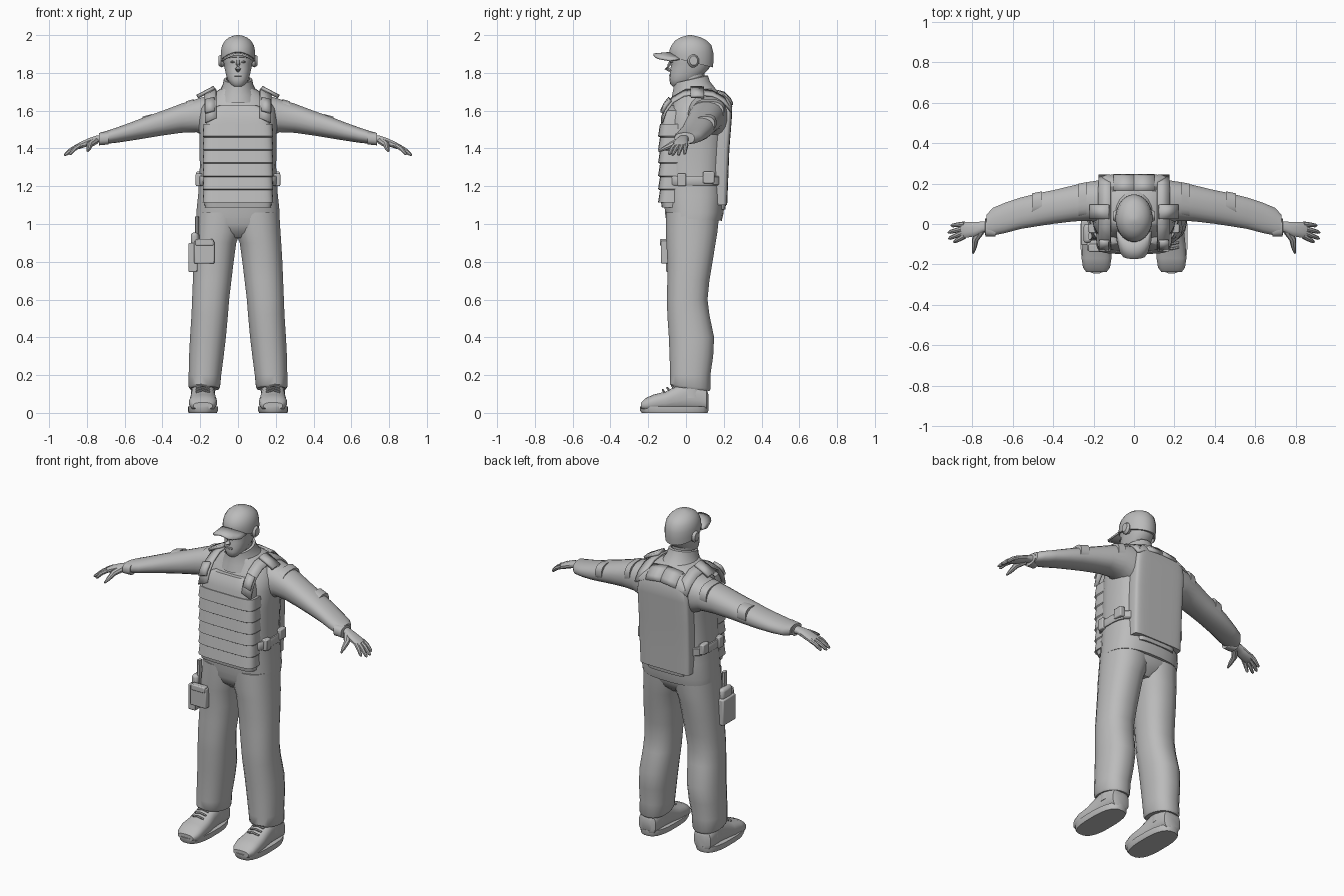
import bpy, bmesh, math
from mathutils import Vector

grey = bpy.data.materials.new("plain grey")
grey.diffuse_color = (0.5, 0.5, 0.5, 1)


def finish(name, bm, mirror=False, solid=0, bevel=0, angle=38):
    bmesh.ops.recalc_face_normals(bm, faces=bm.faces)
    me = bpy.data.meshes.new(name)
    bm.to_mesh(me)
    bm.free()
    me.polygons.foreach_set("use_smooth", [True] * len(me.polygons))
    me.set_sharp_from_angle(angle=math.radians(angle))
    me.materials.append(grey)
    ob = bpy.data.objects.new(name, me)
    bpy.context.collection.objects.link(ob)
    if solid:
        m = ob.modifiers.new("thickness", 'SOLIDIFY')
        m.thickness, m.offset = solid, 0
    if bevel:
        m = ob.modifiers.new("bevel", 'BEVEL')
        m.width, m.segments = bevel, 2
    if mirror:
        ob.modifiers.new("mirror", 'MIRROR').use_mirror_merge = False
    return ob


def loft(name, secs, axis='z', n=20, p=2.0, **kw):
    """Skin superellipse rings. Section = (position, u0, u1, v0, v1[, tilt along v])."""
    order = {'z': (1, 2, 0), 'x': (0, 1, 2), 'y': (1, 0, 2)}[axis]
    bm = bmesh.new()
    rings = []
    for s in secs:
        t, u0, u1, v0, v1 = s[:5]
        tilt = s[5] if len(s) > 5 else 0
        ring = []
        for i in range(n):
            a = 2 * math.pi * (i + 0.5) / n
            c, d = math.cos(a), math.sin(a)
            c = math.copysign(abs(c) ** (2 / p), c)
            d = math.copysign(abs(d) ** (2 / p), d)
            u, v = (u0 + u1) / 2 + c * (u1 - u0) / 2, (v0 + v1) / 2 + d * (v1 - v0) / 2
            w = t + tilt * d
            co = {'z': (u, v, w), 'x': (w, u, v), 'y': (u, w, v)}[axis]
            ring.append(bm.verts.new(co))
        rings.append(ring)
    for a, b in zip(rings, rings[1:]):
        for i in range(n):
            j = (i + 1) % n
            bm.faces.new((a[i], a[j], b[j], b[i]))
    bm.faces.new(rings[0])
    bm.faces.new(rings[-1])
    return finish(name, bm, **kw)


def box(name, x, y, z, bevel=0.006, **kw):
    bm = bmesh.new()
    bmesh.ops.create_cube(bm, size=1)
    for v in bm.verts:
        v.co = Vector([(r[0] + r[1]) / 2 + c * (r[1] - r[0]) for r, c in zip((x, y, z), v.co)])
    return finish(name, bm, bevel=bevel, **kw)


def rod(name, pts, radii, n=8, flat=1.0, **kw):
    """Tapered tube through points."""
    bm = bmesh.new()
    rings = []
    pts = [Vector(q) for q in pts]
    for i, q in enumerate(pts):
        d = pts[min(i + 1, len(pts) - 1)] - pts[max(i - 1, 0)]
        rot = d.to_track_quat('Z', 'Y')
        rings.append([bm.verts.new(q + rot @ Vector((radii[i] * math.cos(k * math.tau / n),
                      radii[i] * flat * math.sin(k * math.tau / n), 0))) for k in range(n)])
    for a, b in zip(rings, rings[1:]):
        for k in range(n):
            bm.faces.new((a[k], a[(k + 1) % n], b[(k + 1) % n], b[k]))
    bm.faces.new(rings[0])
    bm.faces.new(rings[-1])
    return finish(name, bm, **kw)


def strap(name, x0, x1, path, drop=0.0, thick=0.012):
    """Band following a (y, z) path, its outer edge lowered by drop."""
    bm = bmesh.new()
    rows = [(bm.verts.new((x0, y, z)), bm.verts.new((x1, y, z - drop))) for y, z in path]
    for a, b in zip(rows, rows[1:]):
        bm.faces.new((a[0], a[1], b[1], b[0]))
    return finish(name, bm, solid=thick, mirror=True)


# Boots: sole, foot, shaft, laces
loft("boot_sole", [(0, .112, .262, -.235, .115), (.012, .106, .266, -.244, .12, 0),
                   (.035, .106, .266, -.245, .12)], p=2.7, n=24, mirror=True)
loft("boot_upper", [(-.238, .135, .237, .02, .055), (-.215, .118, .253, .01, .078), (-.17, .111, .26, .01, .098),
                    (-.11, .113, .256, .01, .112), (-.05, .12, .25, .01, .145), (.0, .122, .247, .01, .17),
                    (.07, .122, .247, .01, .16), (.108, .128, .242, .01, .13), (.118, .15, .22, .02, .1)],
     axis='y', p=2.6, mirror=True)
loft("boot_shaft", [(.08, .12, .25, -.05, .112), (.2, .125, .245, -.045, .1)], mirror=True)
for i in range(4):
    y, z = -.115 + i * .024, .118 + i * .012
    rod("boot_lace", [(.15, y, z - .008), (.186, y - .008, z + .003), (.222, y, z - .008)], [.006] * 3, n=6, mirror=True)

# Trousers
loft("trouser_leg", [(.128, .1, .255, -.075, .125, -.012), (.14, .094, .262, -.085, .132, -.012), (.2, .088, .262, -.085, .13),
                     (.3, .075, .26, -.088, .145), (.4, .063, .255, -.092, .15), (.52, .052, .247, -.1, .125),
                     (.6, .046, .244, -.102, .115), (.7, .034, .24, -.1, .125), (.8, .022, .236, -.1, .142),
                     (.9, .008, .23, -.105, .158), (.96, -.015, .226, -.108, .168), (1.06, -.03, .22, -.108, .178)],
     p=2.3, mirror=True)
loft("trouser_seat", [(.925, -.06, .06, -.05, .11), (.96, -.14, .14, -.09, .15), (1.0, -.205, .205, -.105, .17),
                      (1.07, -.215, .215, -.11, .18)], p=2.6)

# Jacket body, collar, hem pleats
loft("jacket_body", [(1.025, -.222, .222, -.108, .19, -.008), (1.06, -.222, .222, -.112, .2), (1.15, -.212, .212, -.118, .205),
                     (1.3, -.203, .203, -.12, .205), (1.45, -.205, .205, -.115, .215), (1.55, -.208, .208, -.1, .225),
                     (1.61, -.2, .2, -.085, .235), (1.65, -.175, .175, -.065, .225), (1.685, -.14, .14, -.05, .195),
                     (1.715, -.095, .095, -.045, .15)], n=28, p=2.7)
loft("collar", [(1.66, -.125, .125, -.085, .19, .02), (1.7, -.1, .1, -.075, .155, .02), (1.735, -.082, .082, -.068, .128, .02),
                (1.765, -.076, .076, -.066, .118, .02), (1.767, -.062, .062, -.052, .104, .02),
                (1.74, -.06, .06, -.05, .1, .02)], n=20)

# Sleeves and arm patches
loft("sleeve", [(.1, .0, .225, 1.45, 1.695), (.17, .005, .218, 1.46, 1.678), (.22, .015, .21, 1.485, 1.662),
                (.3, .012, .192, 1.482, 1.638), (.4, .0, .168, 1.468, 1.6), (.48, -.012, .152, 1.455, 1.572),
                (.56, -.025, .132, 1.442, 1.541), (.64, -.046, .105, 1.43, 1.512), (.7, -.058, .08, 1.424, 1.492),
                (.73, -.055, .045, 1.424, 1.484)], axis='x', p=2.3, mirror=True)
loft("cuff", [(.685, -.062, .0, 1.421, 1.487), (.735, -.062, .03, 1.416, 1.482), (.737, -.05, .02, 1.425, 1.475)],
     axis='x', p=2.4, mirror=True)
loft("arm_patch", [(.455, .055, .162, 1.49, 1.582), (.505, .045, .152, 1.48, 1.57)], axis='x', p=2.6, mirror=True)
loft("shoulder_patch", [(.235, .035, .208, 1.54, 1.662), (.275, .03, .2, 1.535, 1.65)], axis='x', p=2.6, mirror=True)

# Hands
loft("palm", [(.71, -.035, .02, 1.43, 1.475), (.75, -.042, .012, 1.43, 1.468), (.79, -.062, .012, 1.414, 1.455),
              (.835, -.07, .012, 1.398, 1.434), (.855, -.066, .005, 1.395, 1.422)], axis='x', n=12, p=2.4, mirror=True)
for k, (y0, tip) in enumerate([(-.06, (.892, -.09, 1.368)), (-.04, (.918, -.073, 1.364)),
                               (-.02, (.92, -.042, 1.364)), (.0, (.905, -.008, 1.37))]):
    a, b = Vector((.838, y0, 1.416)), Vector(tip)
    rod("finger", [a, a.lerp(b, .5) + Vector((0, 0, .006)), a.lerp(b, .9), b], [.013, .012, .009, .004], mirror=True)
rod("thumb", [(.755, -.03, 1.44), (.785, -.075, 1.42), (.79, -.115, 1.4), (.796, -.145, 1.385)],
    [.02, .017, .012, .005], mirror=True)

# Vest: front carrier with stepped webbing rows, bib, back carrier
rows = []
for i in range(6):
    z = 1.115 + i * .07
    rows += [(z, -.187, .187, -.148, .02), (z + .064, -.183, .183, -.138, .02)]
loft("vest_front", rows, n=32, p=5, angle=25)
loft("vest_bottom_flap", [(1.088, -.175, .175, -.128, .0), (1.125, -.18, .18, -.134, .0)], n=32, p=5)
loft("vest_bib", [(1.5, -.17, .17, -.136, .0), (1.56, -.165, .165, -.13, .0), (1.6, -.155, .155, -.116, .0),
                  (1.628, -.1, .1, -.1, .0)], n=32, p=5)
loft("vest_back", [(1.1, -.165, .165, .13, .218), (1.2, -.168, .168, .13, .222), (1.4, -.17, .17, .14, .23),
                   (1.55, -.17, .17, .15, .242), (1.625, -.16, .16, .15, .245), (1.66, -.13, .13, .13, .228),
                   (1.69, -.105, .105, .1, .2)], n=32, p=6)
loft("vest_back_hem", [(1.078, -.12, .12, .12, .208), (1.11, -.125, .125, .12, .213)], n=24, p=5)
strap("drag_handle", 0, .1, [(.243, 1.64), (.232, 1.665), (.2, 1.695), (.165, 1.705)], drop=.012)

# Shoulder straps and buckles
strap("shoulder_strap", .115, .175, [(-.128, 1.56), (-.108, 1.62), (-.07, 1.67), (-.01, 1.705), (.06, 1.712),
                                    (.14, 1.703), (.2, 1.67), (.24, 1.62)], drop=.025)
strap("strap_buckle", .125, .215, [(.025, 1.722), (.06, 1.724), (.095, 1.72)], drop=.048, thick=.018)
strap("front_buckle", .125, .172, [(-.127, 1.6), (-.11, 1.635), (-.085, 1.667)], drop=.012, thick=.02)

# Side straps with buckles
loft("side_strap", [(1.205, -.214, .214, -.115, .2), (1.21, -.217, .217, -.12, .206), (1.25, -.217, .217, -.12, .206),
                    (1.255, -.214, .214, -.115, .2)], n=28, p=3)
box("side_buckle", (.19, .224), (-.045, .0), (1.2, 1.268), mirror=True)
box("side_adjuster", (.19, .222), (.09, .15), (1.215, 1.277), mirror=True)

# Thigh pouches on the wearer's right leg
box("thigh_pouch_front", (-.232, -.125), (-.132, -.08), (.79, .91))
box("pouch_flap", (-.225, -.13), (-.138, -.1), (.885, .92))
box("thigh_pouch_side", (-.262, -.215), (-.105, .015), (.745, .9))
box("pouch_insert", (-.25, -.21), (-.095, .0), (.88, .955), bevel=.015)
rod("pouch_hanger", [(-.215, -.06, .9), (-.218, -.06, 1.04)], [.018, .018], flat=.6)

# Head and neck
loft("neck", [(1.69, -.055, .055, -.04, .09), (1.82, -.058, .058, -.035, .1)], n=14)
loft("head", [(1.728, -.025, .025, -.07, -.02), (1.74, -.042, .042, -.083, .03), (1.765, -.056, .056, -.088, .06),
              (1.79, -.064, .064, -.086, .09), (1.82, -.071, .071, -.083, .12), (1.85, -.076, .076, -.077, .134),
              (1.875, -.08, .08, -.082, .137), (1.92, -.08, .08, -.07, .13)], n=18, p=2.3)
rod("nose", [(0, -.078, 1.868), (0, -.09, 1.842), (0, -.101, 1.822), (0, -.084, 1.812)], [.008, .01, .015, .01], n=6)
box("mouth", (-.022, .022), (-.091, -.08), (1.782, 1.792), bevel=.003)
rod("eye", [(.018, -.076, 1.857), (.03, -.081, 1.859), (.042, -.071, 1.857)], [.003, .009, .003], flat=.7, mirror=True)
loft("ear", [(.07, .015, .065, 1.835, 1.895), (.09, .008, .07, 1.828, 1.898), (.103, .018, .062, 1.84, 1.89)],
     axis='x', n=12, mirror=True)

# Cap crown and curved peak
loft("cap_crown", [(1.857, -.09, .09, -.088, .143, -.028), (1.885, -.092, .092, -.09, .147, -.02),
                   (1.915, -.091, .091, -.087, .146, -.01), (1.945, -.085, .085, -.078, .136),
                   (1.97, -.07, .07, -.06, .113), (1.988, -.048, .048, -.03, .08), (1.998, -.02, .02, .005, .04),
                   (2.0, -.004, .004, .018, .026)], n=24)
bm = bmesh.new()
grid = []
for i in range(11):
    s = -1 + .2 * i
    x = .082 * s
    grid.append([bm.verts.new((x, (-.035 - .05 * (1 - s * s)) * (1 - k) + (-.085 - .087 * (1 - s ** 4) ** .7) * k,
                               1.906 - 5 * x * x - .008 * k)) for k in (0, .5, 1)])
for a, b in zip(grid, grid[1:]):
    for k in range(2):
        bm.faces.new((a[k], b[k], b[k + 1], a[k + 1]))
finish("cap_peak", bm, solid=.01)
